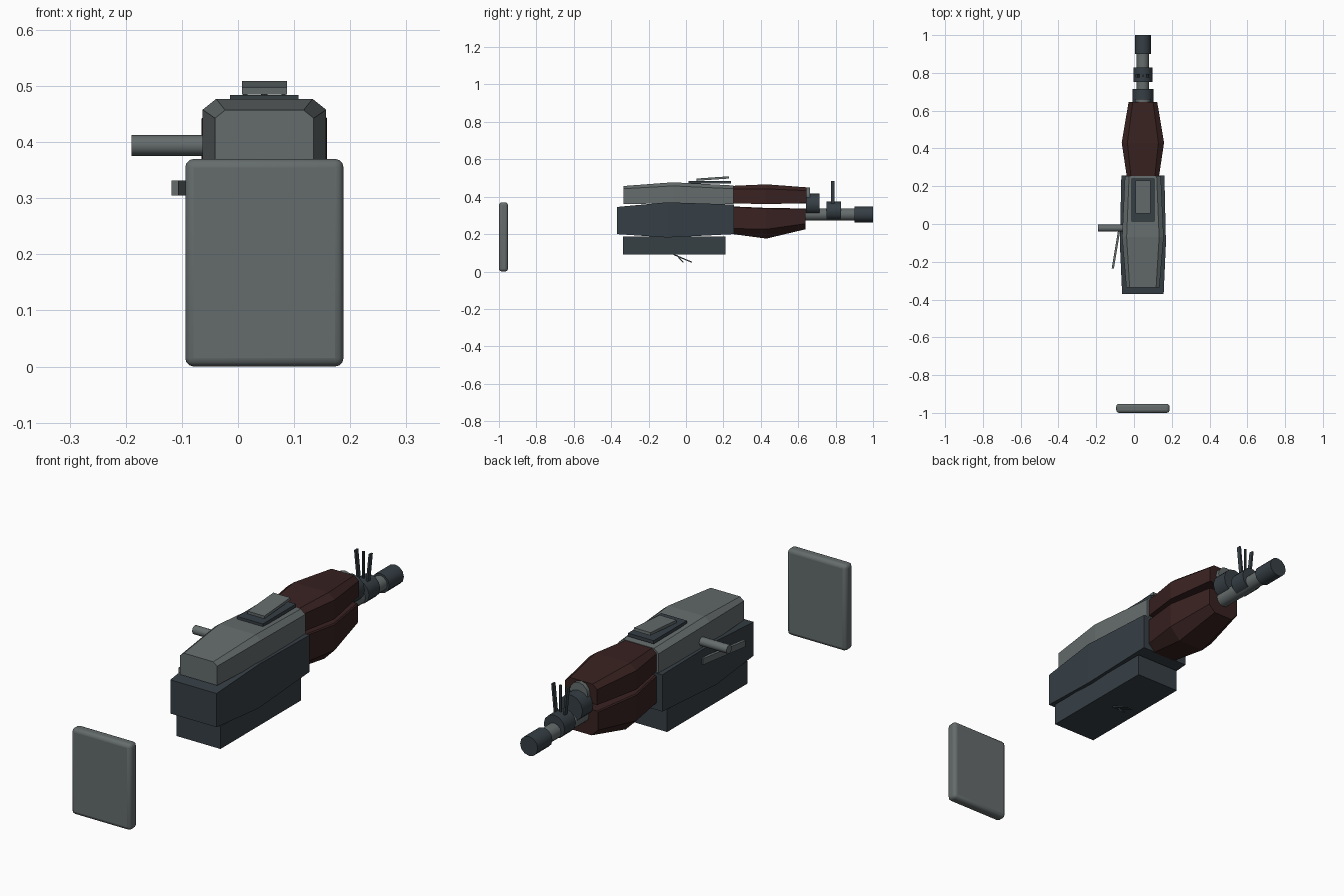
import bpy, bmesh, math
from mathutils import Vector

if "Cube" in bpy.data.objects:
    bpy.data.objects.remove(bpy.data.objects["Cube"])

CX = 0.047  # centre line of the body


def mat(name, rgb):
    m = bpy.data.materials.new(name)
    m.diffuse_color = (*rgb, 1)
    m.use_nodes = True
    m.node_tree.nodes["Principled BSDF"].inputs["Base Color"].default_value = m.diffuse_color
    return m


GREY = mat("steel grey", (0.13, 0.15, 0.15))
DARK = mat("dark gunmetal", (0.037, 0.05, 0.06))
BROWN = mat("dark red brown", (0.04, 0.016, 0.015))


def finish(name, bm, material, smooth=False, bevel=0):
    bmesh.ops.recalc_face_normals(bm, faces=bm.faces)
    me = bpy.data.meshes.new(name)
    bm.to_mesh(me)
    bm.free()
    me.materials.append(material)
    ob = bpy.data.objects.new(name, me)
    bpy.context.collection.objects.link(ob)
    if bevel:
        mod = ob.modifiers.new("Bevel", "BEVEL")
        mod.width, mod.segments = bevel, 3
    if smooth:
        bpy.context.view_layer.objects.active = ob
        ob.select_set(True)
        bpy.ops.object.shade_smooth_by_angle(angle=math.radians(40))
        ob.select_set(False)
    return ob


def loft(name, stations, material):
    """Skin stations of (y, half width, z low, z high, low chamfer, high chamfer)."""
    bm = bmesh.new()
    rings = []
    for y, w, lo, hi, cl, ch in stations:
        half = [(w - cl, lo), (w, lo + cl), (w, hi - ch * 0.8), (w - ch, hi)]
        pts = half + [(-x, z) for x, z in reversed(half)]
        rings.append([bm.verts.new((CX + x, y, z)) for x, z in pts])
    for a, b in zip(rings, rings[1:]):
        for i in range(8):
            j = (i + 1) % 8
            bm.faces.new((a[i], a[j], b[j], b[i]))
    bm.faces.new(rings[0])
    bm.faces.new(rings[-1])
    bmesh.ops.remove_doubles(bm, verts=bm.verts, dist=1e-5)
    return finish(name, bm, material)


def box(name, centre, size, material, rot=(0, 0, 0), bevel=0):
    bm = bmesh.new()
    bmesh.ops.create_cube(bm, size=1)
    bmesh.ops.scale(bm, vec=size, verts=bm.verts)
    ob = finish(name, bm, material, bevel > 0, bevel)
    ob.location, ob.rotation_euler = centre, rot
    return ob


def rod(name, start, end, radius, material, sides=12):
    start, end = Vector(start), Vector(end)
    bm = bmesh.new()
    bmesh.ops.create_cone(bm, cap_ends=True, segments=sides, radius1=radius,
                          radius2=radius, depth=(end - start).length)
    ob = finish(name, bm, material, True)
    ob.location = (start + end) / 2
    ob.rotation_euler = (end - start).to_track_quat("Z", "Y").to_euler()
    return ob


# Shoulder plate
box("shoulder_plate", (CX, -0.976, 0.185), (0.282, 0.048, 0.37), GREY, bevel=0.015)

# Receiver and magazine
loft("upper_receiver", [(-0.335, 0.088, 0.36, 0.457, 0, 0.018),
                        (-0.07, 0.11, 0.365, 0.477, 0, 0.024),
                        (0.255, 0.095, 0.36, 0.46, 0, 0.022)], GREY)
loft("lower_receiver", [(-0.37, 0.11, 0.20, 0.345, 0, 0),
                        (-0.1, 0.122, 0.182, 0.37, 0, 0),
                        (0.257, 0.114, 0.20, 0.358, 0, 0)], DARK)
box("magazine", (CX, -0.0625, 0.14), (0.21, 0.547, 0.096), DARK)

# Hand guards
loft("upper_hand_guard", [(0.25, 0.085, 0.365, 0.458, 0, 0.022),
                          (0.43, 0.112, 0.36, 0.466, 0, 0.03),
                          (0.645, 0.076, 0.366, 0.45, 0, 0.022)], BROWN)
loft("lower_hand_guard", [(0.25, 0.085, 0.20, 0.348, 0.03, 0.005),
                          (0.43, 0.112, 0.176, 0.34, 0.05, 0.005),
                          (0.64, 0.076, 0.226, 0.337, 0.03, 0.005)], BROWN)

# Barrel group
rod("barrel", (CX, 0.5, 0.305), (CX, 0.99, 0.305), 0.033, GREY)
rod("muzzle", (CX, 0.9, 0.305), (CX, 1.0, 0.305), 0.042, DARK)
rod("gas_tube", (CX, 0.6, 0.407), (CX, 0.662, 0.407), 0.043, GREY)
rod("gas_block", (CX, 0.642, 0.36), (CX, 0.715, 0.36), 0.056, DARK)
rod("front_sight_ring", (CX, 0.752, 0.323), (CX, 0.828, 0.323), 0.05, DARK)
rod("front_sight_post", (CX, 0.785, 0.35), (CX, 0.785, 0.485), 0.006, DARK, 8)
for side, label in ((-1, "left"), (1, "right")):
    box(label + "_sight_wing", (CX + side * 0.028, 0.785, 0.42), (0.008, 0.018, 0.13),
        DARK, (0, side * 0.1, 0))

# Rear sight
box("rear_sight_base", (CX, 0.127, 0.477), (0.122, 0.226, 0.014), DARK)
box("rear_sight_leaf", (CX, 0.143, 0.497), (0.08, 0.176, 0.012), GREY, (0.07, 0, 0))

# Controls
rod("charging_handle", (-0.19, -0.022, 0.394), (0.0, -0.022, 0.394), 0.0185, GREY)
box("selector_lever", (-0.093, -0.12, 0.318), (0.012, 0.235, 0.027), GREY, (0, 0, -0.165))
box("trigger_guard", (CX, -0.017, 0.07), (0.03, 0.105, 0.006), DARK, (-0.40, 0, 0))
box("trigger", (CX, -0.032, 0.068), (0.015, 0.006, 0.052), DARK, (0.75, 0, 0))
